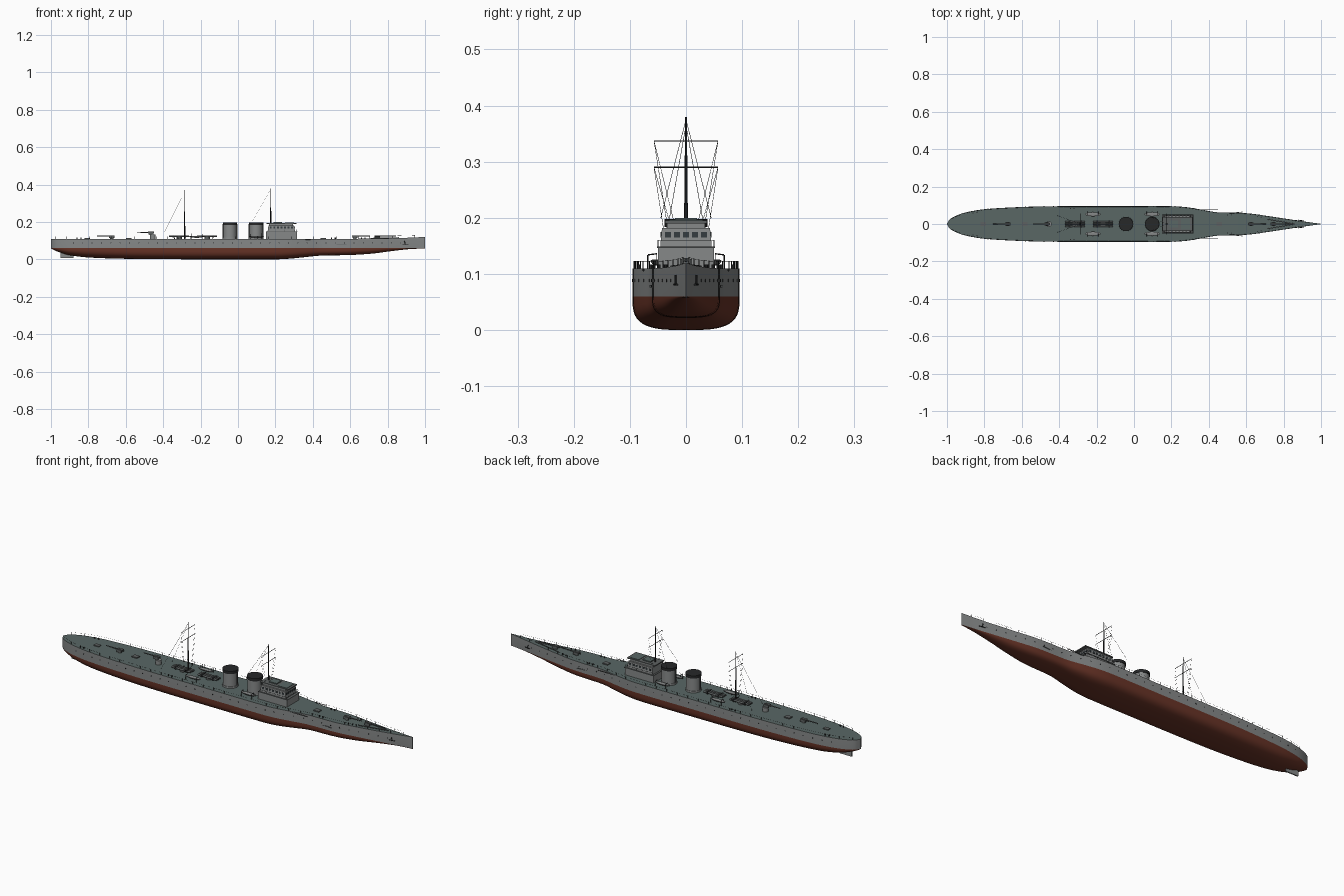
import bpy, bmesh, math
from mathutils import Vector

if "Cube" in bpy.data.objects:
    bpy.data.objects.remove(bpy.data.objects["Cube"])

def mat(name, r, g, b):
    m = bpy.data.materials.new(name)
    m.diffuse_color = (r, g, b, 1)
    m.use_nodes = True
    m.node_tree.nodes["Principled BSDF"].inputs["Base Color"].default_value = m.diffuse_color
    return m

GREY = mat("hull_grey", .24, .25, .25)
RED = mat("bottom_red", .14, .034, .02)
DECK = mat("deck_green_grey", .10, .135, .13)
DARK = mat("dark_metal", .02, .021, .022)
STEEL = mat("gun_grey", .11, .12, .12)
GLASS = mat("window_dark", .035, .045, .05)

def finish(bm, name, mats):
    bmesh.ops.recalc_face_normals(bm, faces=bm.faces)
    me = bpy.data.meshes.new(name)
    bm.to_mesh(me)
    bm.free()
    for m in mats:
        me.materials.append(m)
    me.shade_smooth()
    me.set_sharp_from_angle(angle=math.radians(35))
    ob = bpy.data.objects.new(name, me)
    bpy.context.collection.objects.link(ob)
    return ob

def add_box(bm, x0, x1, y0, y1, z0, z1, taper=1):
    vs = bmesh.ops.create_cube(bm, size=1)["verts"]
    for v in vs:
        t = taper if v.co.z > 0 else 1
        v.co = ((x0 + x1) / 2 + v.co.x * (x1 - x0) * t,
                (y0 + y1) / 2 + v.co.y * (y1 - y0) * t, z1 if v.co.z > 0 else z0)

def add_rod(bm, a, b, r, r2=None, seg=8):
    a, b = Vector(a), Vector(b)
    d = b - a
    vs = bmesh.ops.create_cone(bm, cap_ends=True, segments=seg, radius1=r,
                               radius2=r if r2 is None else r2, depth=d.length)["verts"]
    q = d.to_track_quat('Z', 'Y')
    for v in vs:
        v.co = q @ v.co + (a + b) / 2

def boxes(name, m, *items):
    bm = bmesh.new()
    for i in items:
        add_box(bm, *i)
    return finish(bm, name, [m])

def rods(name, m, items):
    bm = bmesh.new()
    for i in items:
        add_rod(bm, *i)
    return finish(bm, name, [m])

# Hull stations: x, half width, keel height, deck height, section roundness
ST = [(-1, .002, .058, .11, 2.2), (-.985, .025, .05, .11, 2.2), (-.95, .045, .036, .11, 2.3),
      (-.9, .062, .022, .11, 2.5), (-.8, .079, .01, .11, 2.7), (-.6, .091, .003, .11, 3),
      (-.4, .095, .001, .11, 3.2), (-.1, .095, 0, .11, 3.3), (.2, .095, 0, .11, 3.3),
      (.28, .09, .004, .11, 3.3), (.36, .077, .012, .11, 3.3), (.44, .063, .02, .11, 3.3),
      (.55, .06, .022, .11, 3.2), (.62, .056, .024, .11, 3), (.72, .042, .031, .111, 2.6),
      (.82, .027, .044, .113, 2.2), (.92, .012, .055, .116, 2), (1, .001, .058, .12, 2)]
WL = .06

def station(x):
    i = max(0, min(len(ST) - 2, sum(s[0] <= x for s in ST) - 1))
    a, b = ST[i], ST[i + 1]
    p, q = ST[max(i - 1, 0)], ST[min(i + 2, len(ST) - 1)]
    h = b[0] - a[0]
    t = (x - a[0]) / h
    out = []
    for k in range(1, 5):
        ma = (b[k] - p[k]) / (b[0] - p[0]) * h
        mb = (q[k] - a[k]) / (q[0] - a[0]) * h
        out.append((2*t**3 - 3*t*t + 1) * a[k] + (t**3 - 2*t*t + t) * ma
                   + (3*t*t - 2*t**3) * b[k] + (t**3 - t*t) * mb)
    return max(out[0], .001), max(out[1], 0), out[2], out[3]

# Hull lofted through interpolated stations
bm = bmesh.new()
xs = [a[0] + (b[0] - a[0]) * j / 4 for a, b in zip(ST, ST[1:]) for j in range(4)] + [1]
NB, rings = 12, []
for x in xs:
    w, k, d, n = station(x)
    half = [(w, d), (w, WL)]
    for j in range(1, NB + 1):
        a = math.pi / 2 * j / NB
        half.append((w * max(math.cos(a), 0) ** (2 / n), WL - (WL - k) * math.sin(a) ** (2 / n)))
    half[-1] = (0, k)
    prof = half + [(-y, z) for y, z in half[-2::-1]]
    rings.append([bm.verts.new((x, y, z)) for y, z in prof])
L = len(rings[0])
for r, s in zip(rings, rings[1:]):
    for j in range(L):
        f = bm.faces.new((r[j], r[(j + 1) % L], s[(j + 1) % L], s[j]))
        f.material_index = 2 if j == L - 1 else 0 if j in (0, L - 2) else 1
for r in (rings[0], rings[-1]):
    bm.faces.new(r)
finish(bm, "hull", [GREY, RED, DECK])

# Rudder
boxes("rudder", GREY, (-.95, -.88, -.003, .003, .006, .045))

# Portholes, anchors and forward casemate guns on the hull sides
bm = bmesh.new()
for i in range(36):
    x = -.88 + i * .05
    w = station(x)[0]
    for s in (-1, 1):
        add_rod(bm, (x, s * (w - .004), .088), (x, s * (w + .0008), .088), .0028)
finish(bm, "portholes", [DARK])
rods("anchors", DARK, [r for s in (-1, 1) for r in (
    ((.89, s * .0185, .098), (.895, s * .019, .08), .0018),
    ((.88, s * .021, .081), (.91, s * .016, .081), .002))])
rods("casemate_guns", STEEL, [((.3, s * .076, .107), (.45, s * .077, .107), .0028, .0018) for s in (-1, 1)])
rods("bow_side_guns", STEEL, [((.52, s * .058, .078), (.58, s * .064, .078), .002) for s in (-1, 1)])

# Bridge
boxes("bridge_house", GREY, (.15, .315, -.05, .05, .108, .148),
      (.158, .305, -.046, .046, .148, .182, .93))
boxes("bridge_roof", STEEL, (.152, .312, -.037, .037, .19, .195), (.15, .318, -.052, .052, .146, .149))
boxes("bridge_top", GREY, (.165, .295, -.034, .034, .18, .19))
boxes("bridge_roof_hatch", DECK, (.19, .235, -.02, .02, .195, .2), (.25, .3, -.03, .03, .195, .197))
bm = bmesh.new()
for i in range(5):
    y = -.032 + i * .016
    add_box(bm, .296, .3035, y - .0055, y + .0055, .165, .175)
for i in range(7):
    x = .175 + i * .019
    for s in (-1, 1):
        add_box(bm, x - .005, x + .005, s * .0442 - .0012, s * .0442 + .0012, .165, .175)
finish(bm, "bridge_windows", [GLASS])
rods("bridge_rail", STEEL, [((x, y, .149), (x, y, .16), .0007) for x in (.155, .2, .25, .314)
     for y in (-.05, .05)] + [((.155, s * .05, .16), (.314, s * .05, .16), .0006) for s in (-1, 1)]
     + [((.314, -.05, .16), (.314, .05, .16), .0006)])

# Funnels with dark caps and side steam pipes
for n, x in (("aft", -.043), ("fore", .097)):
    rods(n + "_funnel", GREY, [((x, 0, .108), (x, 0, .188), .036, .035, 32),
                               ((x, 0, .108), (x, 0, .118), .039, .038, 32)])
    rods(n + "_funnel_cap", DARK, [((x, 0, .184), (x, 0, .198), .038, .038, 32)])
    rods(n + "_steam_pipes", STEEL, [((x + s * .037, 0, .11), (x + s * .037, 0, .19), .003) for s in (-1, 1)])

# Masts with yards and rigging
for n, x, z0, zt, back, zb in (("fore", .175, .19, .38, .075, .2), ("main", -.285, .11, .37, -.41, .112)):
    rods(n + "_mast", DARK, [((x, 0, z0), (x, 0, zt), .0035, .0015)])
    rods(n + "_yards", DARK, [((x, -.057, z), (x, .057, z), .0011) for z in (.337, .29)])
    rods(n + "_rigging", DARK, [r for s in (-1, 1) for r in (
        ((x, 0, zt - .005), (back, s * .045, zb), .0005, None, 4),
        ((x, s * .057, .337), (x, s * .022, z0 + .005), .0004, None, 4),
        ((x, s * .057, .29), (x, s * .03, z0 + .005), .0004, None, 4))])

# Deck guns: pedestal, breech, shield and barrel
def gun(name, x, z, d, length):
    bm = bmesh.new()
    add_rod(bm, (x, 0, z), (x, 0, z + .012), .009, .006, 16)
    add_box(bm, x - .016, x + .016, -.005, .005, z + .011, z + .018)
    for s in (-1, 1):
        add_box(bm, x - .014, x + .014, s * .009 - .0015, s * .009 + .0015, z + .004, z + .017)
    add_rod(bm, (x, 0, z + .0145), (x + d * length, 0, z + .0145), .0032, .002, 12)
    finish(bm, name, [STEEL])

gun("bow_gun", .745, .11, 1, .1)
gun("second_fore_gun", .625, .11, 1, .08)
gun("stern_gun", -.675, .11, -1, .08)
gun("raised_aft_gun", -.465, .13, -1, .075)
rods("aft_gun_house", GREY, [((-.455, 0, .108), (-.455, 0, .132), .015, .015, 20)])
rods("breakwater", STEEL, [((.71, s * .026, .113), (.86, 0, .116), .0022) for s in (-1, 1)])

# Torpedo tube mounts amidships
for n, x in (("aft", -.315), ("fore", -.165)):
    rods(n + "_torpedo_tubes", STEEL, [((x - .054, y, .123), (x + .054, y, .123), .0048, None, 12)
                                       for y in (-.012, 0, .012)]
         + [((x, 0, .108), (x, 0, .119), .015, .015, 20)])
    boxes(n + "_torpedo_saddles", DARK, *[(x + o - .004, x + o + .004, -.018, .018, .117, .1285) for o in (-.032, .032)])

# Boats slung on davits
for n, x in (("aft", -.22), ("fore", .097)):
    for side, s in (("left", 1), ("right", -1)):
        bm = bmesh.new()
        bmesh.ops.create_uvsphere(bm, u_segments=16, v_segments=8, radius=1)
        for v in bm.verts:
            v.co = (x + v.co.x * .042, s * .052 + v.co.y * .011, .124 + (v.co.z * .009 if v.co.z < 0 else v.co.z * .002))
        finish(bm, f"{n}_boat_{side}", [GREY])
        rods(f"{n}_davits_{side}", DARK, [r for o in (-.03, .03) for r in (
            ((x + o, s * .068, .108), (x + o, s * .068, .134), .0012),
            ((x + o, s * .068, .134), (x + o, s * .052, .136), .0012),
            ((x + o, s * .052, .136), (x + o, s * .052, .12), .0006))])

# Deck hatches, ventilators and bollards
boxes("deck_hatches", STEEL, (-.6, -.57, -.012, .012, .108, .115), (-.82, -.79, -.01, .01, .108, .114),
      (.44, .47, -.012, .012, .108, .115))
rods("bollards", DARK, [((x, s * (station(x)[0] - .012), .108), (x, s * (station(x)[0] - .012), .117), .003)
                        for x in (-.86, -.84, -.34, -.32, .5, .52, .66, .68) for s in (-1, 1)])

# Deck edge railing of posts and a wire
bm = bmesh.new()
for s in (-1, 1):
    prev = None
    for i in range(33):
        x = -.975 + i * .06
        w, k, d, n = station(x)
        y = s * max(w - .003, 0)
        add_rod(bm, (x, y, d - .002), (x, y, d + .013), .0008, None, 6)
        if prev:
            add_rod(bm, prev, (x, y, d + .012), .0003, None, 4)
        prev = (x, y, d + .012)
finish(bm, "deck_railing", [DARK])
